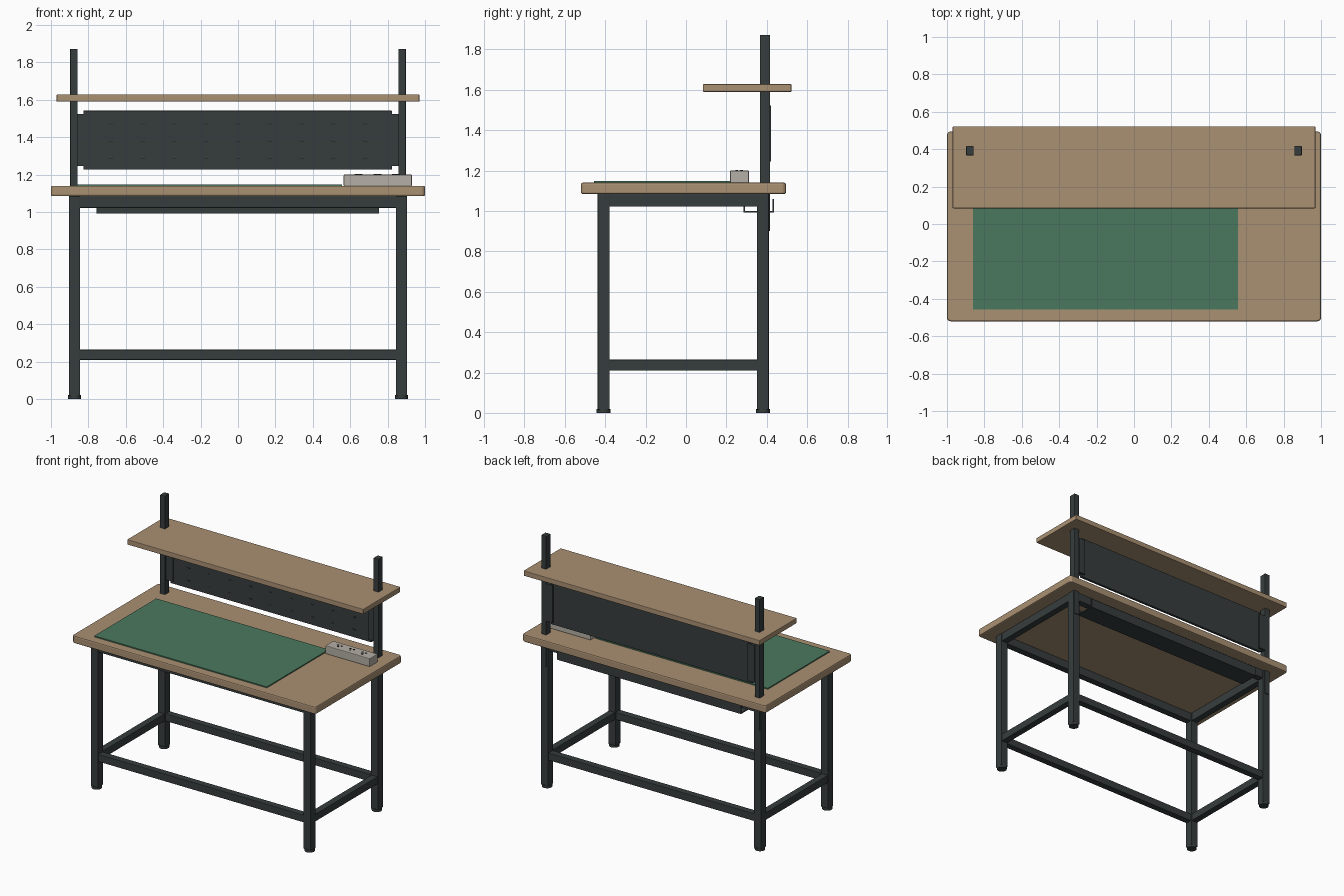
import bpy, math

if "Cube" in bpy.data.objects:
    bpy.data.objects.remove(bpy.data.objects["Cube"])

def mat(name, c):
    m = bpy.data.materials.new(name)
    m.diffuse_color = (*c, 1)
    m.use_nodes = True
    m.node_tree.nodes["Principled BSDF"].inputs["Base Color"].default_value = m.diffuse_color
    return m

WOOD = mat("warm wood", (0.40, 0.28, 0.17))
STEEL = mat("dark steel", (0.037, 0.046, 0.047))
SLOT = mat("slot shadow", (0.022, 0.027, 0.028))
GREEN = mat("green mat", (0.068, 0.19, 0.112))
GREY = mat("light grey plastic", (0.46, 0.43, 0.38))
BLACK = mat("black plastic", (0.012, 0.012, 0.012))

def finish(o, name, m, bevel=0, seg=2):
    o.name = name
    o.data.materials.append(m)
    if bevel:
        b = o.modifiers.new("bevel", 'BEVEL')
        b.width, b.segments, b.limit_method = bevel, seg, 'ANGLE'
    return o

def box(name, x, y, z, m, bevel=0, seg=2):
    """Box from (min, max) ranges on each axis."""
    bpy.ops.mesh.primitive_cube_add(size=1, location=[(a + b) / 2 for a, b in (x, y, z)])
    o = bpy.context.object
    o.scale = [b - a for a, b in (x, y, z)]
    bpy.ops.object.transform_apply(location=False, rotation=False, scale=True)
    return finish(o, name, m, bevel, seg)

def cyl(name, loc, r, h, m, verts=24):
    bpy.ops.mesh.primitive_cylinder_add(vertices=verts, radius=r, depth=h, location=loc)
    bpy.ops.object.shade_smooth_by_angle(angle=math.radians(40))
    return finish(bpy.context.object, name, m)

def slab(name, x, y, z, r, bevel):
    """Board with rounded corners in plan and softened edges."""
    pts = []
    for i, (cx, cy) in enumerate(((x[1] - r, y[1] - r), (x[0] + r, y[1] - r),
                                  (x[0] + r, y[0] + r), (x[1] - r, y[0] + r))):
        for k in range(6):
            a = math.radians(90 * i + 18 * k)
            pts.append((cx + r * math.cos(a), cy + r * math.sin(a)))
    n = len(pts)
    v = [(px, py, h) for h in z for px, py in pts]
    f = [list(range(n))[::-1], list(range(n, 2 * n))]
    f += [(i, (i + 1) % n, n + (i + 1) % n, n + i) for i in range(n)]
    me = bpy.data.meshes.new(name)
    me.from_pydata(v, [], f)
    o = bpy.data.objects.new(name, me)
    bpy.context.collection.objects.link(o)
    return finish(o, name, WOOD, bevel)

# Boards
slab("tabletop", (-1, 1), (-0.52, 0.495), (1.084, 1.14), 0.02, 0.008)
slab("upper_shelf", (-0.97, 0.97), (0.084, 0.522), (1.59, 1.628), 0.006, 0.004)

# Legs, feet, uprights and panel brackets on both sides
LX, FY, BY = 0.874, -0.408, 0.381
for s, side in ((-1, "left"), (1, "right")):
    for cy, end in ((FY, "front"), (BY, "back")):
        cx = s * LX
        box(f"{end}_{side}_leg", (cx - .03, cx + .03), (cy - .03, cy + .03), (0.015, 1.085), STEEL, 0.004)
        cyl(f"{end}_{side}_foot", (cx, cy, 0.01), 0.035, 0.02, STEEL)
    ux = s * 0.877
    box(f"{side}_upright", (ux - .02, ux + .02), (0.367, 0.417), (0.9, 1.872), STEEL, 0.002)
    a, b = sorted((s * 0.857, s * 0.802))
    box(f"{side}_panel_bracket", (a, b), (0.38, 0.421), (1.246, 1.523), STEEL)
    # Side rails
    for label, z, w in (("top", (1.022, 1.085), .025), ("lower", (0.209, 0.264), .025)):
        box(f"{side}_{label}_rail", (s * LX - w, s * LX + w), (FY + .02, BY - .02), z, STEEL, 0.003)

# Front and back rails
for cy, end in ((FY, "front"), (BY, "back")):
    for label, z, w in (("top", (1.022, 1.085), .025), ("lower", (0.209, 0.264), .025)):
        box(f"{end}_{label}_rail", (-LX + .02, LX - .02), (cy - w, cy + w), z, STEEL, 0.003)

# Slotted back panel
box("back_panel", (-0.827, 0.823), (0.388, 0.408), (1.227, 1.541), STEEL, 0.002)
for r in range(3):
    for c in range(9):
        x, z = -0.68 + 0.17 * c, 1.285 + 0.0925 * r
        box("panel_slot", (x - .012, x + .012), (0.3865, 0.39), (z - .003, z + .003), SLOT)

# Cable tray under the back edge
box("cable_tray_base", (-0.757, 0.753), (0.285, 0.436), (0.992, 1.0), STEEL)
box("cable_tray_back", (-0.757, 0.753), (0.428, 0.436), (0.992, 1.06), STEEL)
box("cable_tray_front", (-0.757, 0.753), (0.285, 0.293), (0.992, 1.03), STEEL)

# Work mat
box("work_mat", (-0.861, 0.556), (-0.456, 0.27), (1.138, 1.148), GREEN)

# Power strip with socket holes
box("power_strip", (0.565, 0.93), (0.218, 0.312), (1.138, 1.2), GREY, 0.005)
for i in range(3):
    x = 0.645 + 0.1 * i
    for dx, dy in ((-.014, .01), (.014, .01), (0, -.014)):
        cyl("socket_hole", (x + dx, 0.265 + dy, 1.2), 0.007, 0.004, BLACK, 12)
